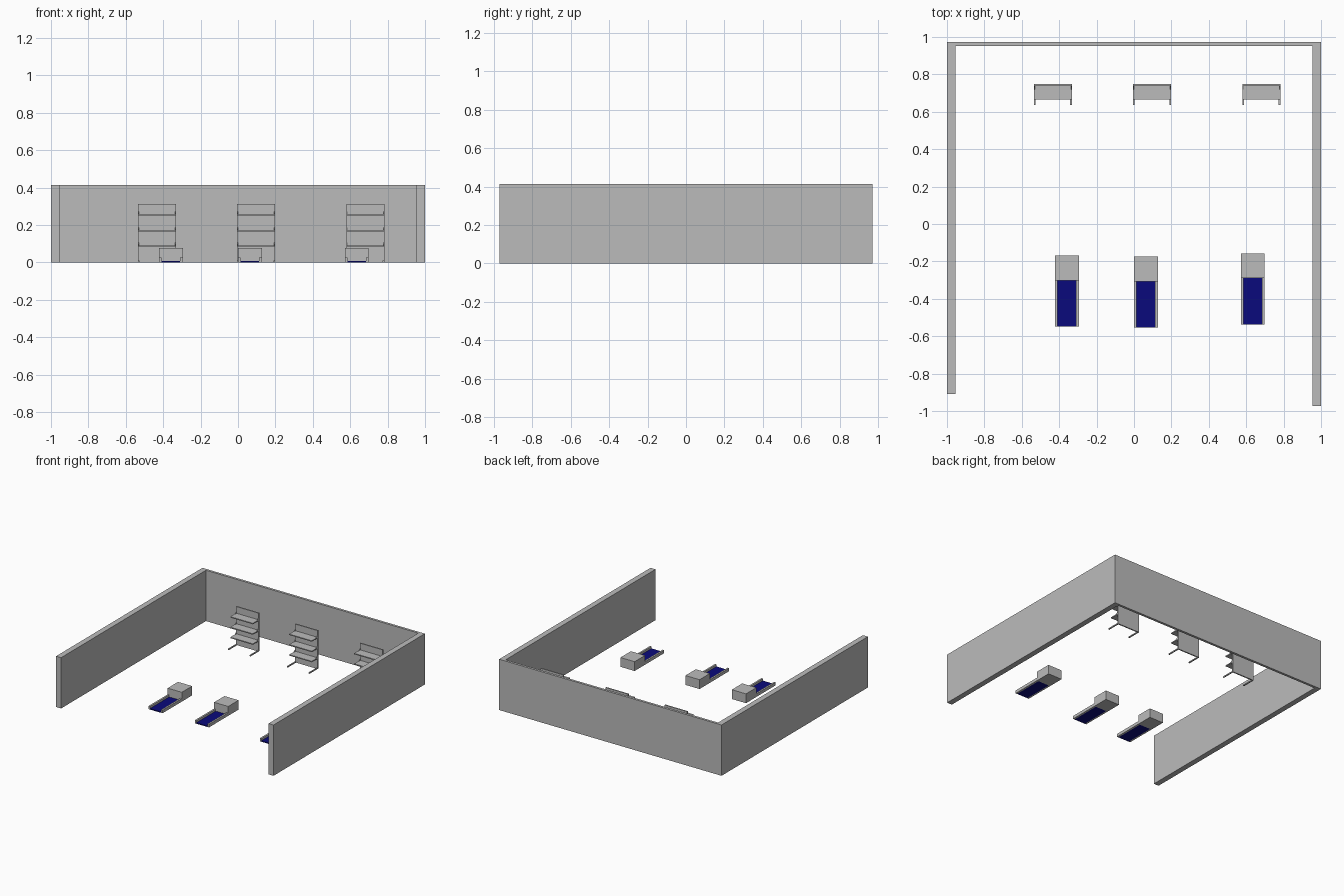
import bpy

if "Cube" in bpy.data.objects:
    bpy.data.objects.remove(bpy.data.objects["Cube"])


def material(name, rgb):
    m = bpy.data.materials.new(name)
    m.diffuse_color = (*rgb, 1)
    m.use_nodes = True
    m.node_tree.nodes["Principled BSDF"].inputs["Base Color"].default_value = m.diffuse_color
    return m


GREY = material("plain grey", (0.5, 0.5, 0.5))
NAVY = material("navy belt", (0.003, 0.003, 0.2))


def prism(name, profile, x0, x1, mat=GREY):
    """Extrude a (y, z) outline along x."""
    n = len(profile)
    verts = [(x, y, z) for x in (x0, x1) for y, z in profile]
    faces = [tuple(range(n))[::-1], tuple(range(n, 2 * n))]
    faces += [(i, (i + 1) % n, n + (i + 1) % n, n + i) for i in range(n)]
    me = bpy.data.meshes.new(name)
    me.from_pydata(verts, [], [f[::-1] for f in faces])
    me.materials.append(mat)
    # make the normals point outwards
    import bmesh
    bm = bmesh.new()
    bm.from_mesh(me)
    bmesh.ops.recalc_face_normals(bm, faces=bm.faces)
    bm.to_mesh(me)
    bm.free()
    ob = bpy.data.objects.new(name, me)
    bpy.context.collection.objects.link(ob)
    return ob


def box(name, x0, x1, y0, y1, z0, z1, mat=GREY):
    return prism(name, [(y0, z0), (y1, z0), (y1, z1), (y0, z1)], x0, x1, mat)


# room walls
H = 0.413
box("back_wall", -1, 1, 0.952, 0.972, 0, H)
box("left_wall", -1, -0.955, -0.908, 0.952, 0, H)
box("right_wall", 0.955, 1, -0.972, 0.952, 0, H)


# shelving racks
def rack(x):
    w = 0.203
    box("rack_back_panel", x, x + w, 0.739, 0.749, 0, 0.312)
    for z in (0.083, 0.165, 0.25):
        box("rack_shelf", x, x + w, 0.665, 0.739, z, z + 0.008)
        for bx in (x, x + w - 0.005):
            prism("shelf_bracket", [(0.739, z + 0.008), (0.72, z + 0.008), (0.739, z + 0.022)],
                  bx, bx + 0.005)
    for fx in (x, x + w - 0.009):
        box("rack_foot", fx, fx + 0.009, 0.635, 0.739, 0, 0.009)


for x in (-0.535, -0.005, 0.579):
    rack(x)


# checkout counters: housing, two side rails and a belt between them
def counter(x, y):
    w = 0.127
    box("counter_housing", x, x + w, y - 0.133, y, 0, 0.076)
    for rx in (x, x + w - 0.014):
        box("counter_rail", rx, rx + 0.014, y - 0.38, y - 0.133, 0, 0.025)
    box("counter_belt", x + 0.014, x + w - 0.014, y - 0.38, y - 0.133, 0, 0.008, NAVY)


for x, y in ((-0.422, -0.168), (0.0, -0.174), (0.572, -0.157)):
    counter(x, y)
